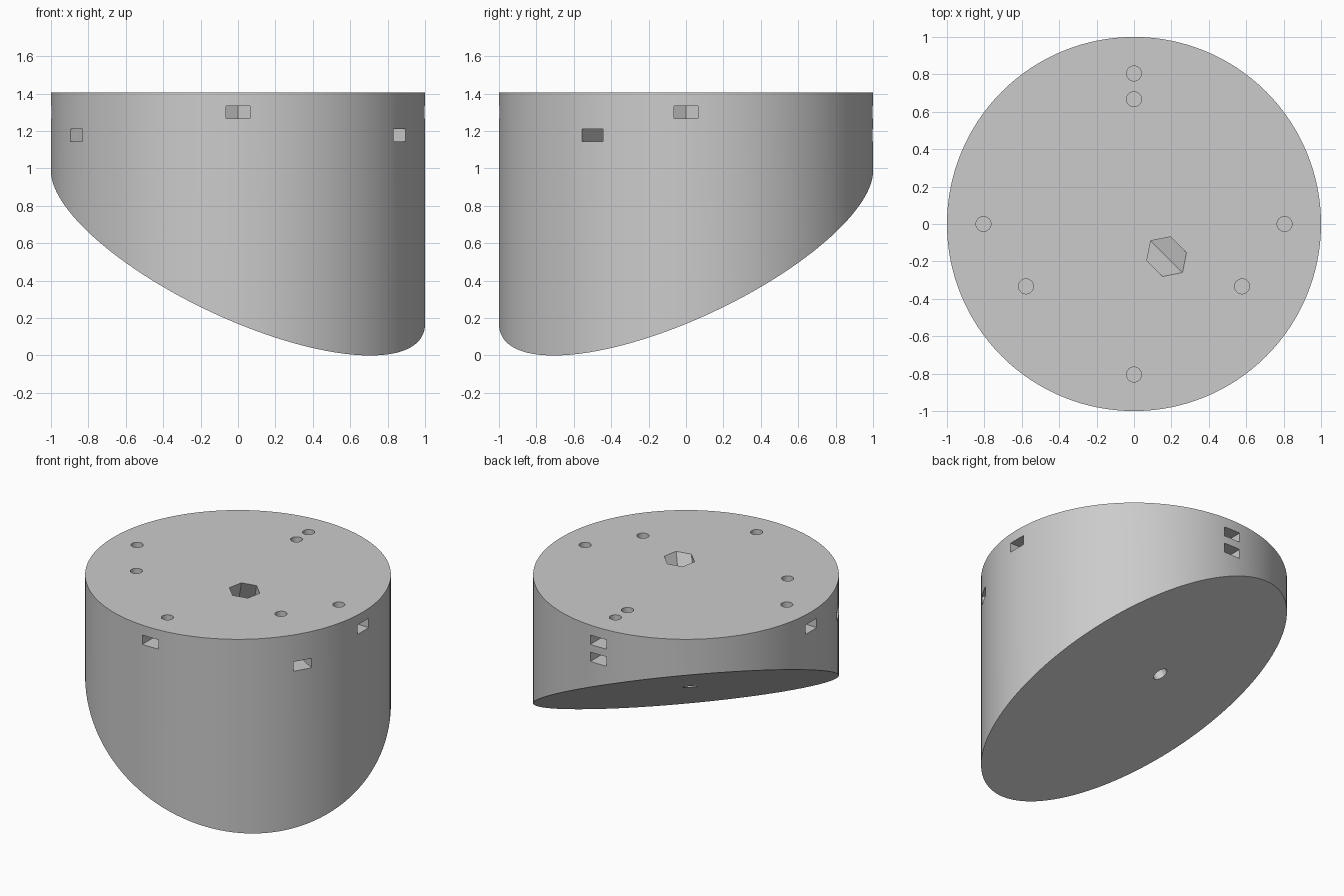
import bpy, bmesh, math
from mathutils import Matrix

cube = bpy.data.objects.get("Cube")
if cube:
    bpy.data.objects.remove(cube, do_unlink=True)

TOP = 1.405
TILT = math.radians(30)
SLOPE = math.tan(TILT)

grey = bpy.data.materials.new("plain grey")
grey.use_nodes = True
colour = (0.6, 0.6, 0.6, 1)
grey.diffuse_color = colour
grey.node_tree.nodes["Principled BSDF"].inputs["Base Color"].default_value = colour


def under(x, y):
    """Height of the slanted underside."""
    return SLOPE * (1 - (x - y) / math.sqrt(2))


def polygon(radius, sides):
    step = 2 * math.pi / sides
    return [(radius * math.cos(i * step), radius * math.sin(i * step)) for i in range(sides)]


def prism(name, outline, z0, z1, matrix=None):
    """Extrude a counter-clockwise outline from z0 to z1."""
    bm = bmesh.new()
    low = [bm.verts.new((x, y, z0)) for x, y in outline]
    high = [bm.verts.new((x, y, z1)) for x, y in outline]
    bm.faces.new(low[::-1])
    bm.faces.new(high)
    n = len(outline)
    for i in range(n):
        j = (i + 1) % n
        bm.faces.new((low[i], low[j], high[j], high[i]))
    if matrix:
        bm.transform(matrix)
    mesh = bpy.data.meshes.new(name)
    bm.to_mesh(mesh)
    bm.free()
    mesh.materials.append(grey)
    obj = bpy.data.objects.new(name, mesh)
    bpy.context.collection.objects.link(obj)
    return obj


# Round body with a slanted underside
body = prism("slanted_body", polygon(1, 128), 0, TOP)
for v in body.data.vertices:
    if v.co.z < TOP / 2:
        v.co.z = under(v.co.x, v.co.y)


def cut(cutter):
    cutter.hide_render = True
    bpy.context.view_layer.objects.active = body
    mod = body.modifiers.new("cut", 'BOOLEAN')
    mod.operation = 'DIFFERENCE'
    mod.solver = 'EXACT'
    mod.object = cutter
    bpy.ops.object.modifier_apply(modifier=mod.name)
    bpy.data.objects.remove(cutter, do_unlink=True)


# Screw holes, each crossed by a nut slot open to the outer wall
HALF = 0.065
R = HALF * 2 / math.sqrt(3)
slot = [(-R, 0), (-R / 2, -HALF), (0.5, -HALF), (0.5, HALF), (-R / 2, HALF)]
outer = [(a, 0.805, 1.3) for a in (0, 90, 180, 270)]
inner = [(a, 0.667, 1.177) for a in (-30, 90, 210)]
for angle, radius, height in outer + inner:
    place = Matrix.Rotation(math.radians(angle), 4, 'Z') @ Matrix.Translation((radius, 0, 0))
    cut(prism("nut_slot", slot, height - 0.034, height + 0.034, place))
    cut(prism("screw_hole", polygon(0.04, 32), height - 0.1, TOP + 0.1, place))

# Hexagonal pocket and bolt hole, square to the underside
s = -0.173 / math.sqrt(2)
axis = (Matrix.Translation((s, -s, under(s, -s)))
        @ Matrix.Rotation(math.radians(-45), 4, 'Z')
        @ Matrix.Rotation(TILT, 4, 'Y'))
cut(prism("hex_pocket", polygon(0.104, 6), 0.2, 1.1, axis))
cut(prism("bolt_hole", polygon(0.05, 32), -0.1, 0.3, axis))

# Smooth round walls with sharp rims
bpy.ops.object.select_all(action='DESELECT')
body.select_set(True)
bpy.context.view_layer.objects.active = body
bpy.ops.object.shade_smooth_by_angle(angle=math.radians(20))
